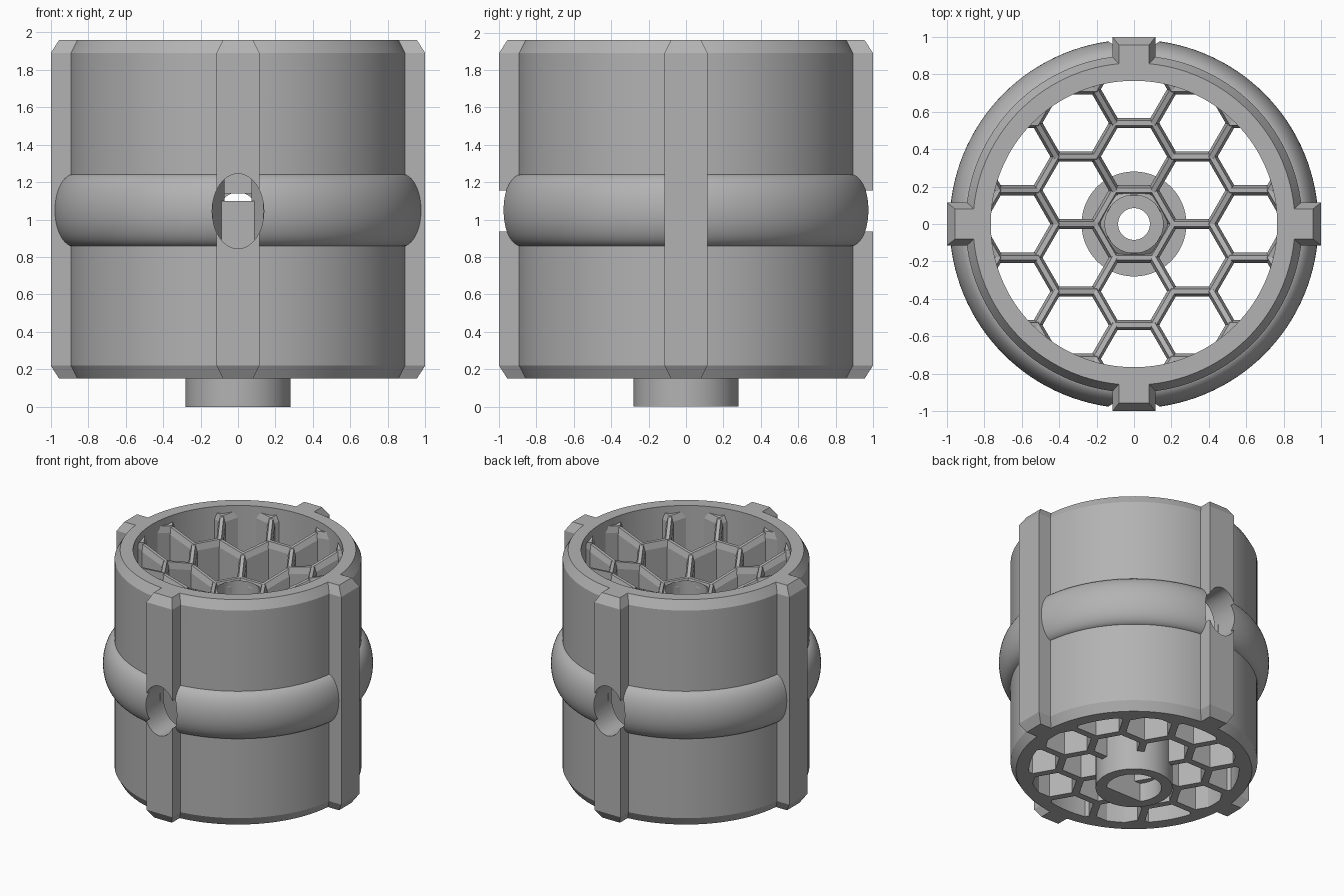
import bpy, bmesh, math
from mathutils import Vector, Matrix

if "Cube" in bpy.data.objects:
    bpy.data.objects.remove(bpy.data.objects["Cube"])

grey = bpy.data.materials.new("plain grey")
grey.use_nodes = True
GREY = (0.45, 0.45, 0.45, 1)
grey.diffuse_color = GREY
grey.node_tree.nodes["Principled BSDF"].inputs["Base Color"].default_value = GREY

BOTTOM, TOP = 0.15, 1.96
PITCH = 0.36
SIDE = PITCH / math.sqrt(3)
HOLE_Z = 1.045


def finish(bm, name):
    bmesh.ops.recalc_face_normals(bm, faces=bm.faces)
    mesh = bpy.data.meshes.new(name)
    bm.to_mesh(mesh)
    bm.free()
    mesh.materials.append(grey)
    obj = bpy.data.objects.new(name, mesh)
    bpy.context.collection.objects.link(obj)
    return obj


def activate(obj):
    bpy.ops.object.select_all(action='DESELECT')
    obj.select_set(True)
    bpy.context.view_layer.objects.active = obj


def smooth(obj):
    activate(obj)
    bpy.ops.object.shade_smooth_by_angle(angle=math.radians(25))


def lathe(name, profile, steps=128):
    """Turn a closed (radius, z) profile around the z axis."""
    bm = bmesh.new()
    rings = []
    for i in range(steps):
        a = math.tau * i / steps
        rings.append([bm.verts.new((r * math.cos(a), r * math.sin(a), z)) for r, z in profile])
    n = len(profile)
    for i in range(steps):
        p, q = rings[i], rings[(i + 1) % steps]
        for k in range(n):
            m = (k + 1) % n
            bm.faces.new((p[k], q[k], q[m], p[m]))
    return finish(bm, name)


def loft(bm, sections):
    """Skin a stack of matching corner loops and cap both ends."""
    loops = [[bm.verts.new(c) for c in s] for s in sections]
    n = len(loops[0])
    for lo, hi in zip(loops, loops[1:]):
        for k in range(n):
            m = (k + 1) % n
            bm.faces.new((lo[k], lo[m], hi[m], hi[k]))
    bm.faces.new(loops[0])
    bm.faces.new(loops[-1])


def cylinder_y(name, rx, rz, y0, y1):
    """Elliptical cutter lying along y."""
    bm = bmesh.new()
    loft(bm, [[(rx * math.cos(math.tau * k / 48), y, HOLE_Z + rz * math.sin(math.tau * k / 48))
               for k in range(48)] for y in (y0, y1)])
    obj = finish(bm, name)
    obj.hide_render = True
    return obj


def cut(obj, cutter):
    mod = obj.modifiers.new("cut", 'BOOLEAN')
    mod.operation = 'DIFFERENCE'
    mod.solver = 'EXACT'
    mod.object = cutter
    activate(obj)
    bpy.ops.object.modifier_apply(modifier=mod.name)


# Outer drum with chamfered rims
shell = lathe("drum_shell", [(0.765, BOTTOM), (0.86, BOTTOM), (0.9, BOTTOM + 0.07),
                             (0.9, TOP - 0.07), (0.86, TOP), (0.765, TOP)])

# Rounded band around the middle
arc = [math.pi * (k / 24 - 0.5) for k in range(25)]
band = lathe("middle_band", [(0.88 + 0.105 * math.cos(a), 1.05 + 0.195 * math.sin(a)) for a in arc]
             + [(0.82, 1.2), (0.82, 0.9)])

# Four upright ribs with chamfered ends
ribs = []
for i, side in enumerate(("right", "back", "left", "front")):
    bm = bmesh.new()
    sections = []
    for z, w, out in ((BOTTOM, 0.08, 0.955), (BOTTOM + 0.07, 0.115, 1.0),
                      (TOP - 0.07, 0.115, 1.0), (TOP, 0.08, 0.955)):
        sections.append([(0.8, -w, z), (out, -w, z), (out, w, z), (0.8, w, z)])
    loft(bm, sections)
    turn = {"right": 180, "left": 0, "back": 90, "front": -90}[side]
    bm.transform(Matrix.Rotation(math.radians(turn), 4, 'Z'))
    ribs.append(finish(bm, side + "_rib"))

# Central hub: boss, tube, stepped bore and cross hole
hub = lathe("hub", [(0.2, 0), (0.28, 0), (0.28, 0.45), (0.18, 0.45), (0.18, 1.62),
                    (0.155, 1.64), (0.155, 0.6), (0.085, 0.6), (0.085, 0.4), (0.2, 0.4)], 96)

# Openings in the front and back
for y0, y1 in ((-1.1, -0.6), (0.6, 1.1)):
    cutter = cylinder_y("opening_cutter", 0.138, 0.2, y0, y1)
    for part in (shell, band, ribs[1], ribs[3]):
        cut(part, cutter)
    bpy.data.objects.remove(cutter)
cutter = cylinder_y("cross_hole_cutter", 0.1, 0.1, -0.4, 0.4)
cut(hub, cutter)
bpy.data.objects.remove(cutter)
for part in [shell, band, hub] + ribs:
    smooth(part)

# Flat side of the shaft socket
bm = bmesh.new()
loft(bm, [[(-0.17, -0.21, z), (0.17, -0.21, z), (0.17, -0.12, z), (-0.17, -0.12, z)]
          for z in (0, 0.42)])
finish(bm, "socket_flat")


# Honeycomb with a dished, chamfered top
def dish(p):
    return 1.55 + 0.46 * p.length


def wall(bm, a, b):
    along = (b - a).normalized()
    across = Vector((-along.y, along.x))

    def section(h, za, zb):
        return [(*(a + across * h - along * h * 0.577), za), (*(b + across * h + along * h * 0.577), zb),
                (*(b - across * h + along * h * 0.577), zb), (*(a - across * h - along * h * 0.577), za)]

    thick, thin = 0.027, 0.013
    mid = (a + b) / 2
    base = BOTTOM
    if abs(mid.x) < 0.01 and mid.length < 0.6:   # clearance for the cross hole
        low, high = (0.94, 1.14) if mid.length < 0.3 else (1.1, 1.3)
        loft(bm, [section(thick, BOTTOM, BOTTOM), section(thick, low, low)])
        base = high
    loft(bm, [section(thick, base, base), section(thick, dish(a) - 0.05, dish(b) - 0.05),
              section(thin, dish(a), dish(b))])


LIMIT = 0.81
bm = bmesh.new()
done = set()
for i in range(-3, 4):
    for j in range(-4, 4):
        centre = Vector((1.5 * SIDE * i, PITCH * (j + 0.5 * (i % 2))))
        corners = [centre + SIDE * Vector((math.cos(k * math.pi / 3), math.sin(k * math.pi / 3)))
                   for k in range(6)]
        for k in range(6):
            a, b = corners[k], corners[(k + 1) % 6]
            mid = (a + b) / 2
            key = (round(mid.x * 50), round(mid.y * 50))
            if key in done or min(a.length, b.length) > LIMIT:
                continue
            done.add(key)
            if a.length > b.length:
                a, b = b, a
            inner, outer = a, b
            if b.length > LIMIT:                 # trim inside the drum wall
                for _ in range(20):
                    half = (inner + outer) / 2
                    if half.length > LIMIT:
                        outer = half
                    else:
                        inner = half
                b = outer
            if (b - a).length > 0.01:
                wall(bm, a, b)
finish(bm, "honeycomb")
